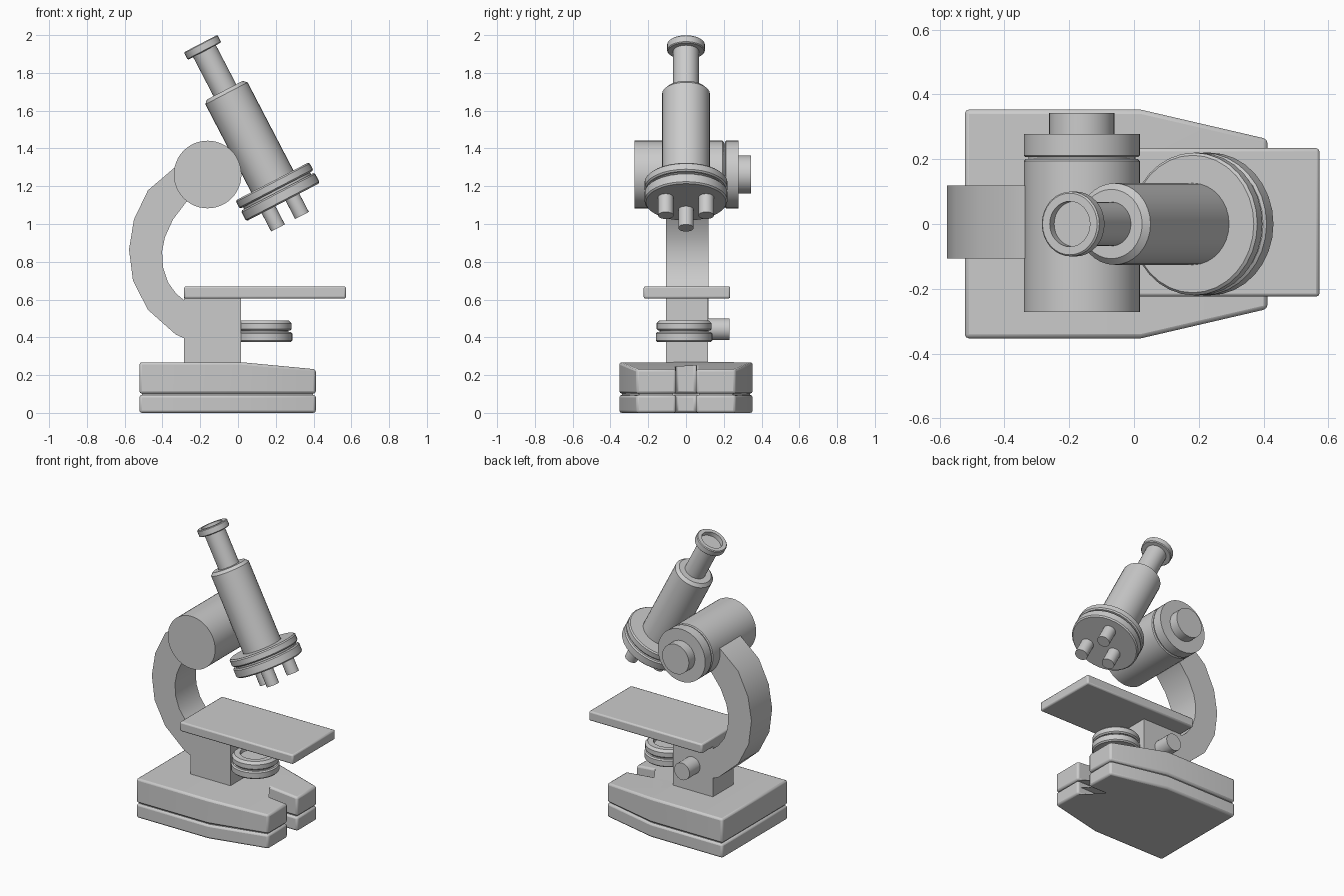
import bpy, bmesh, math
from mathutils import Matrix, Vector

if "Cube" in bpy.data.objects:
    bpy.data.objects.remove(bpy.data.objects["Cube"])


def finish(name, bm, bevel=0):
    bmesh.ops.recalc_face_normals(bm, faces=bm.faces)
    me = bpy.data.meshes.new(name)
    bm.to_mesh(me)
    bm.free()
    ob = bpy.data.objects.new(name, me)
    bpy.context.collection.objects.link(ob)
    if bevel:
        mod = ob.modifiers.new("bevel", 'BEVEL')
        mod.width, mod.segments = bevel, 2
        mod.limit_method, mod.angle_limit = 'ANGLE', math.radians(35)
    for o in bpy.context.selected_objects:
        o.select_set(False)
    ob.select_set(True)
    bpy.context.view_layer.objects.active = ob
    bpy.ops.object.shade_smooth_by_angle(angle=math.radians(30))
    return ob


def lathe(name, profile, matrix, sides=32):
    """Revolve (radius, height) points about local z; both ends are capped."""
    bm = bmesh.new()
    rings = [[bm.verts.new(matrix @ Vector((r * math.cos(a), r * math.sin(a), h)))
              for a in (2 * math.pi * i / sides for i in range(sides))]
             for r, h in profile]
    for a, b in zip(rings, rings[1:]):
        for i in range(sides):
            j = (i + 1) % sides
            bm.faces.new((a[i], a[j], b[j], b[i]))
    bm.faces.new(rings[0])
    bm.faces.new(rings[-1])
    return finish(name, bm)


def disc(r, h0, h1, c=0.008):
    return [(r - c, h0), (r, h0 + c), (r, h1 - c), (r - c, h1)]


def box(name, x, y, z, bevel=0):
    bm = bmesh.new()
    bmesh.ops.create_cube(bm, size=1)
    for v in bm.verts:
        v.co = [(a + b) / 2 + c * (b - a) for (a, b), c in zip((x, y, z), v.co)]
    return finish(name, bm, bevel)


def base_layer(name, z0, z1, drop=0, inset=0, bevel=0):
    """Forked foot outline: wide rear block, two tapering front legs."""
    i = inset
    half = [(-0.522 + i, 0.353 - i), (0.02, 0.353 - i), (0.412 - i, 0.262 - i),
            (0.412 - i, 0.053 + i), (0.03 - i, 0.053 + i)]
    bm = bmesh.new()
    n = [bm.verts.new((x, -y, z0)) for x, y in half]
    p = [bm.verts.new((x, y, z0)) for x, y in half]
    faces = [bm.faces.new((n[0], n[1], p[1], p[0])),
             bm.faces.new(n[1:] + p[:0:-1])]
    top = bmesh.ops.extrude_face_region(bm, geom=faces, use_keep_orig=True)["geom"]
    for v in top:
        if isinstance(v, bmesh.types.BMVert):
            v.co.z = z1 - drop * max(0, v.co.x - 0.02) / 0.39
    # remove the inner wall left between the two outline faces
    for e in [e for e in bm.edges if len(e.link_faces) > 2]:
        for f in list(e.link_faces):
            if f.is_valid and abs(f.normal.z) < 0.1 and all(abs(v.co.x - 0.02) < 1e-4 for v in f.verts):
                bm.faces.remove(f)
    return finish(name, bm, bevel)


# Base
base_layer("base_lower", 0.0, 0.095, bevel=0.013)
base_layer("base_core", 0.05, 0.15, inset=0.015)
base_layer("base_upper", 0.102, 0.268, drop=0.037, bevel=0.013)

# Pillar and stage
box("pillar", (-0.285, 0.017), (-0.106, 0.117), (0.25, 0.62))
box("stage", (-0.285, 0.572), (-0.224, 0.234), (0.605, 0.67), 0.01)

# Curved arm
outer = [(-0.24, 0.375), (-0.285, 0.395), (-0.33, 0.415), (-0.477, 0.546), (-0.556, 0.70),
         (-0.577, 0.865), (-0.551, 1.024), (-0.477, 1.178), (-0.34, 1.295), (-0.2, 1.36)]
inner = [(-0.24, 0.57), (-0.28, 0.592), (-0.328, 0.632), (-0.37, 0.69), (-0.397, 0.77),
         (-0.402, 0.855), (-0.387, 0.93), (-0.344, 1.024), (-0.275, 1.115), (-0.17, 1.18)]
bm = bmesh.new()
rows = [[bm.verts.new((p[0], y, p[1])) for p in (a, b) for y in (-0.106, 0.118)]
        for a, b in zip(outer, inner)]
for a, b in zip(rows, rows[1:]):
    for i, j in ((0, 1), (1, 3), (3, 2), (2, 0)):
        bm.faces.new((a[i], a[j], b[j], b[i]))
for r in (rows[0], rows[-1]):
    bm.faces.new((r[0], r[1], r[3], r[2]))
finish("arm", bm)

# Pivot drum with focus wheel and knob, along y
along_y = Matrix.Rotation(-math.pi / 2, 4, 'X')
drum = Matrix.Translation((-0.161, 0, 1.262)) @ along_y
lathe("pivot_drum", [(0.179, -0.272), (0.179, 0.194), (0.173, 0.2)], drum, 48)
lathe("pivot_core", [(0.165, 0.15), (0.165, 0.24)], drum)
lathe("focus_wheel", [(0.174, 0.206), (0.179, 0.211), (0.179, 0.278)], drum, 48)
lathe("focus_knob", [(0.101, 0.26), (0.101, 0.343)], drum)
lathe("stage_knob", [(0.058, 0.1), (0.058, 0.23)],
      Matrix.Translation((-0.13, 0, 0.443)) @ along_y, 24)

# Condenser under the stage
cond = Matrix.Translation((0.138, -0.01, 0))
lathe("condenser_lower", disc(0.15, 0.376, 0.428), cond)
lathe("condenser_core", [(0.13, 0.4), (0.13, 0.45)], cond)
lathe("condenser_upper", [(0.138, 0.436), (0.146, 0.444), (0.146, 0.474), (0.13, 0.49),
                          (0.095, 0.49), (0.09, 0.47)], cond)

# Tilted optical tube: local z runs from the eyepiece down to the objectives
tilt = (Matrix.Translation((-0.198, 0, 1.955))
        @ Matrix.Rotation(math.radians(152.5), 4, 'Y'))
lathe("eyepiece_cap", [(0.07, 0.03), (0.07, 0), (0.095, 0), (0.1, 0.005), (0.1, 0.04), (0.095, 0.045)], tilt)
lathe("eyepiece_neck", [(0.068, 0.035), (0.068, 0.3)], tilt)
lathe("body_tube", [(0.107, 0.278), (0.126, 0.297), (0.126, 0.84)], tilt)
lathe("nosepiece_upper", disc(0.22, 0.822, 0.872), tilt)
lathe("nosepiece_core", [(0.2, 0.85), (0.2, 0.91)], tilt)
lathe("nosepiece_lower", disc(0.22, 0.884, 0.946), tilt)
for k, (ox, oy) in enumerate(((0.087, 0), (-0.056, 0.107), (-0.056, -0.107))):
    lathe(f"objective_{k + 1}", [(0.041, 0.92), (0.041, 1.055)],
          tilt @ Matrix.Translation((ox, oy, 0)), 20)
